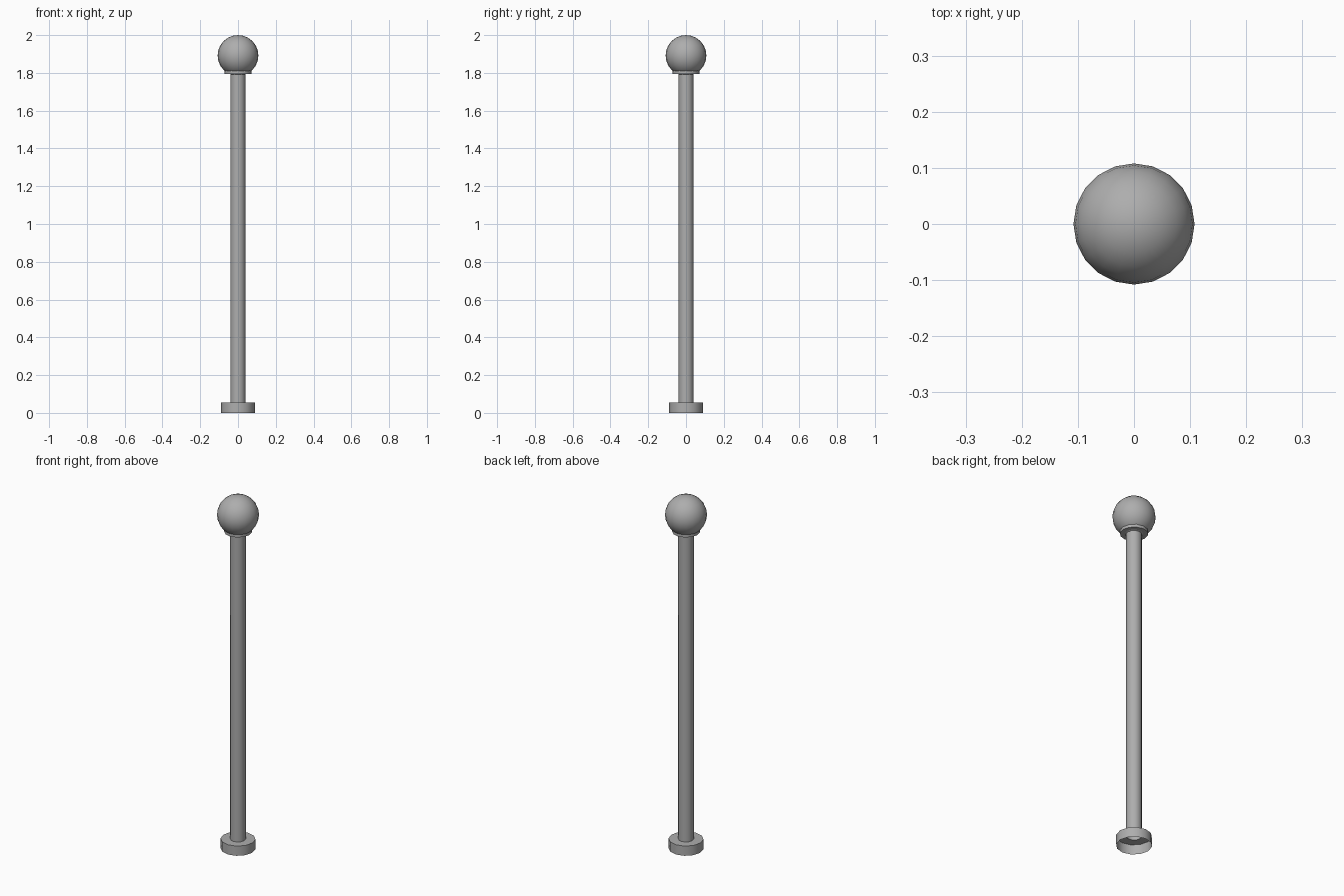
import bpy
import bmesh
from math import cos, sin, tau

cube = bpy.data.objects.get("Cube")
if cube:
    bpy.data.objects.remove(cube, do_unlink=True)

# Single grey metal colour
metal = bpy.data.materials.new("grey_metal")
metal.use_nodes = True
grey = (0.42, 0.42, 0.42, 1)
metal.diffuse_color = grey
metal.node_tree.nodes["Principled BSDF"].inputs["Base Color"].default_value = grey


def lathe(name, profile, sides, angle=0.6):
    """Spin a list of (radius, height) points around z; radius 0 makes a pole."""
    bm = bmesh.new()
    rings = []
    for r, z in profile:
        if r == 0:
            rings.append([bm.verts.new((0, 0, z))] * sides)
        else:
            rings.append([bm.verts.new((r * cos(tau * i / sides), r * sin(tau * i / sides), z))
                          for i in range(sides)])
    for low, high in zip(rings, rings[1:]):
        for i in range(sides):
            j = (i + 1) % sides
            corners = dict.fromkeys((low[i], low[j], high[j], high[i]))
            bm.faces.new(list(corners))
    mesh = bpy.data.meshes.new(name)
    bm.to_mesh(mesh)
    bm.free()
    mesh.materials.append(metal)
    obj = bpy.data.objects.new(name, mesh)
    bpy.context.collection.objects.link(obj)
    bpy.ops.object.select_all(action="DESELECT")
    obj.select_set(True)
    bpy.context.view_layer.objects.active = obj
    bpy.ops.object.shade_smooth_by_angle(angle=angle)
    return obj


POLE_R = 0.04

# Hollow foot, open underneath, with a flat top meeting the pole
lathe("base_cap", [(0.09, 0), (0.09, 0.055), (POLE_R, 0.055)], 12)

# Long tube
lathe("pole", [(POLE_R, 0.055), (POLE_R, 1.81)], 12)

# Collar under the ball
lathe("collar", [(POLE_R, 1.795), (0.071, 1.795), (0.071, 1.82), (POLE_R, 1.82)], 12)

# Ball on top
BALL_R, STEPS = 0.108, 12
centre = 2 - BALL_R
arc = [(BALL_R * sin(tau / 2 * i / STEPS), centre - BALL_R * cos(tau / 2 * i / STEPS))
       for i in range(1, STEPS)]
lathe("ball", [(0, centre - BALL_R)] + arc + [(0, 2)], 20)
